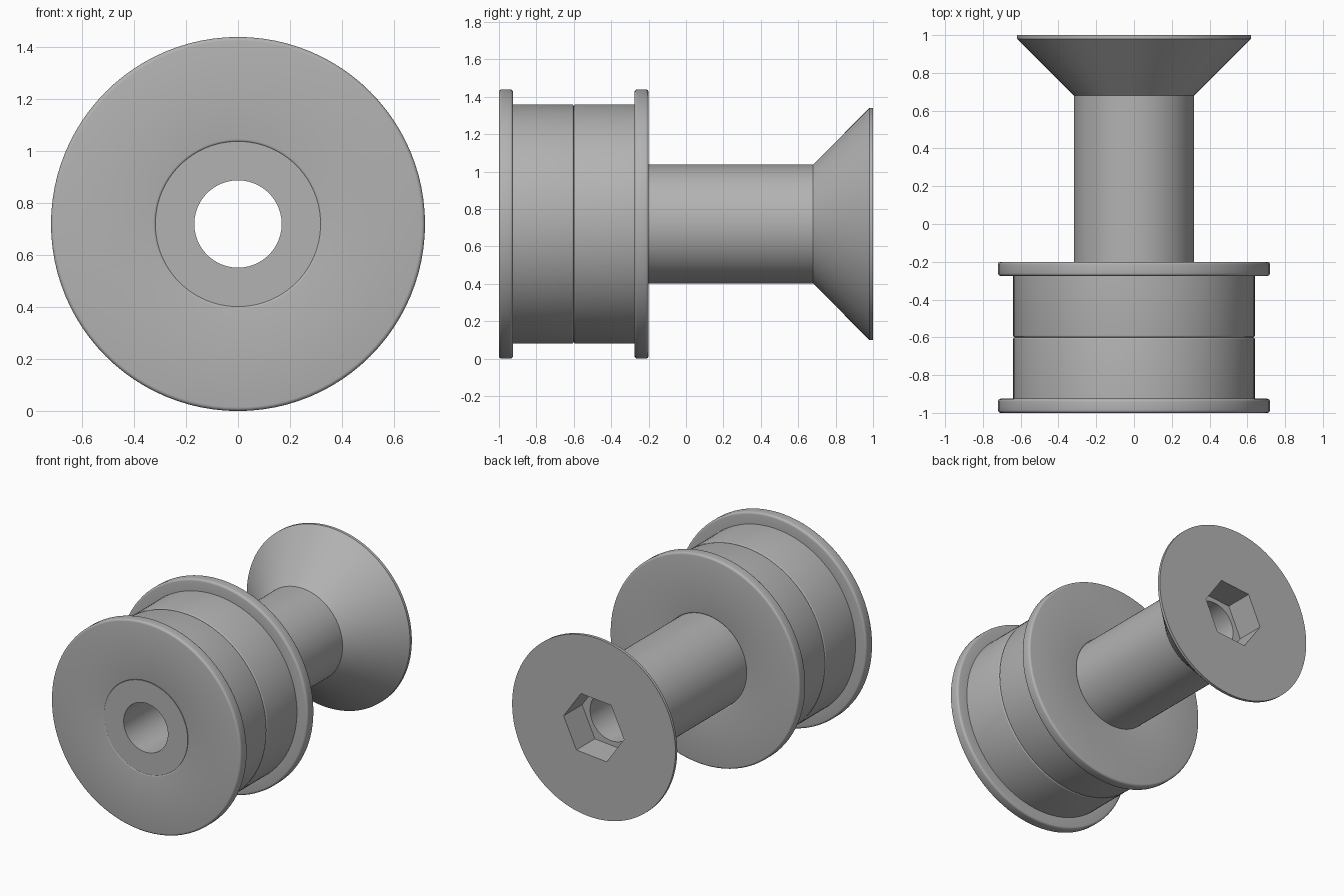
import bpy, bmesh, math
from mathutils import Matrix, Vector

old = bpy.data.objects.get("Cube")
if old:
    bpy.data.objects.remove(old)

AXIS_Z = 0.72
SEGMENTS = 96

metal = bpy.data.materials.new("plain grey metal")
metal.use_nodes = True
GREY = (0.45, 0.45, 0.45, 1)
metal.diffuse_color = GREY
metal.node_tree.nodes["Principled BSDF"].inputs["Base Color"].default_value = GREY


def rounded(corners, steps=4):
    """Closed outline from (radius, y, fillet) corners."""
    out = []
    for i, (r, y, f) in enumerate(corners):
        p = Vector((r, y))
        if not f:
            out.append(p)
            continue
        a = p + (Vector(corners[i - 1][:2]) - p).normalized() * f
        b = p + (Vector(corners[(i + 1) % len(corners)][:2]) - p).normalized() * f
        c = a + b - p
        for k in range(steps + 1):
            t = k / steps * math.pi / 2
            out.append(c + (a - c) * math.cos(t) + (b - c) * math.sin(t))
    return out


def add_object(name, bm):
    bmesh.ops.recalc_face_normals(bm, faces=bm.faces)
    mesh = bpy.data.meshes.new(name)
    bm.to_mesh(mesh)
    bm.free()
    mesh.materials.append(metal)
    obj = bpy.data.objects.new(name, mesh)
    bpy.context.collection.objects.link(obj)
    obj.location.z = AXIS_Z
    return obj


def lathe(name, outline):
    """Turn a closed (radius, y) outline round the y axis."""
    bm = bmesh.new()
    rings = []
    for s in range(SEGMENTS):
        a = 2 * math.pi * s / SEGMENTS
        rings.append([bm.verts.new((r * math.cos(a), y, r * math.sin(a))) for r, y in outline])
    n = len(outline)
    for s in range(SEGMENTS):
        r0, r1 = rings[s], rings[(s + 1) % SEGMENTS]
        for i in range(n):
            j = (i + 1) % n
            bm.faces.new((r0[i], r0[j], r1[j], r1[i]))
    return add_object(name, bm)


def smooth(obj):
    bpy.ops.object.select_all(action='DESELECT')
    obj.select_set(True)
    bpy.context.view_layer.objects.active = obj
    bpy.ops.object.shade_smooth_by_angle(angle=math.radians(30))


# Two flanged bearings, back to back, with flanges at the outer ends
MIDDLE = -0.6
BEARING = [(0.315, 0, 0), (0.64, 0, 0.01), (0.64, 0.325, 0), (0.72, 0.325, 0.015),
           (0.72, 0.4, 0.015), (0.315, 0.4, 0.012)]
for name, side in (("front_bearing", -1), ("rear_bearing", 1)):
    corners = [(r, MIDDLE + side * y, f) for r, y, f in BEARING]
    smooth(lathe(name, rounded(corners)))

# Hollow countersunk screw running through both bearings
BORE = 0.168
screw = lathe("countersunk_screw", [Vector(p) for p in (
    (BORE, -1), (0.318, -1), (0.318, 0.68), (0.62, 0.98), (0.62, 1), (BORE, 1))])

# Hexagonal socket cut into the head
bm = bmesh.new()
bmesh.ops.create_cone(bm, cap_ends=True, segments=6, radius1=0.23, radius2=0.23, depth=0.4)
corner = max(bm.verts, key=lambda v: v.co.x).co
turn = math.radians(5) - math.atan2(corner.y, corner.x)
bmesh.ops.transform(bm, verts=bm.verts, matrix=Matrix.Translation((0, 1, 0))
                    @ Matrix.Rotation(math.pi / 2, 4, 'X') @ Matrix.Rotation(turn, 4, 'Z'))
cutter = add_object("socket_cutter", bm)
cutter.hide_render = True
cut = screw.modifiers.new("socket", 'BOOLEAN')
cut.operation = 'DIFFERENCE'
cut.solver = 'EXACT'
cut.object = cutter
bpy.context.view_layer.objects.active = screw
bpy.ops.object.modifier_apply(modifier=cut.name)
bpy.data.objects.remove(cutter)
smooth(screw)
